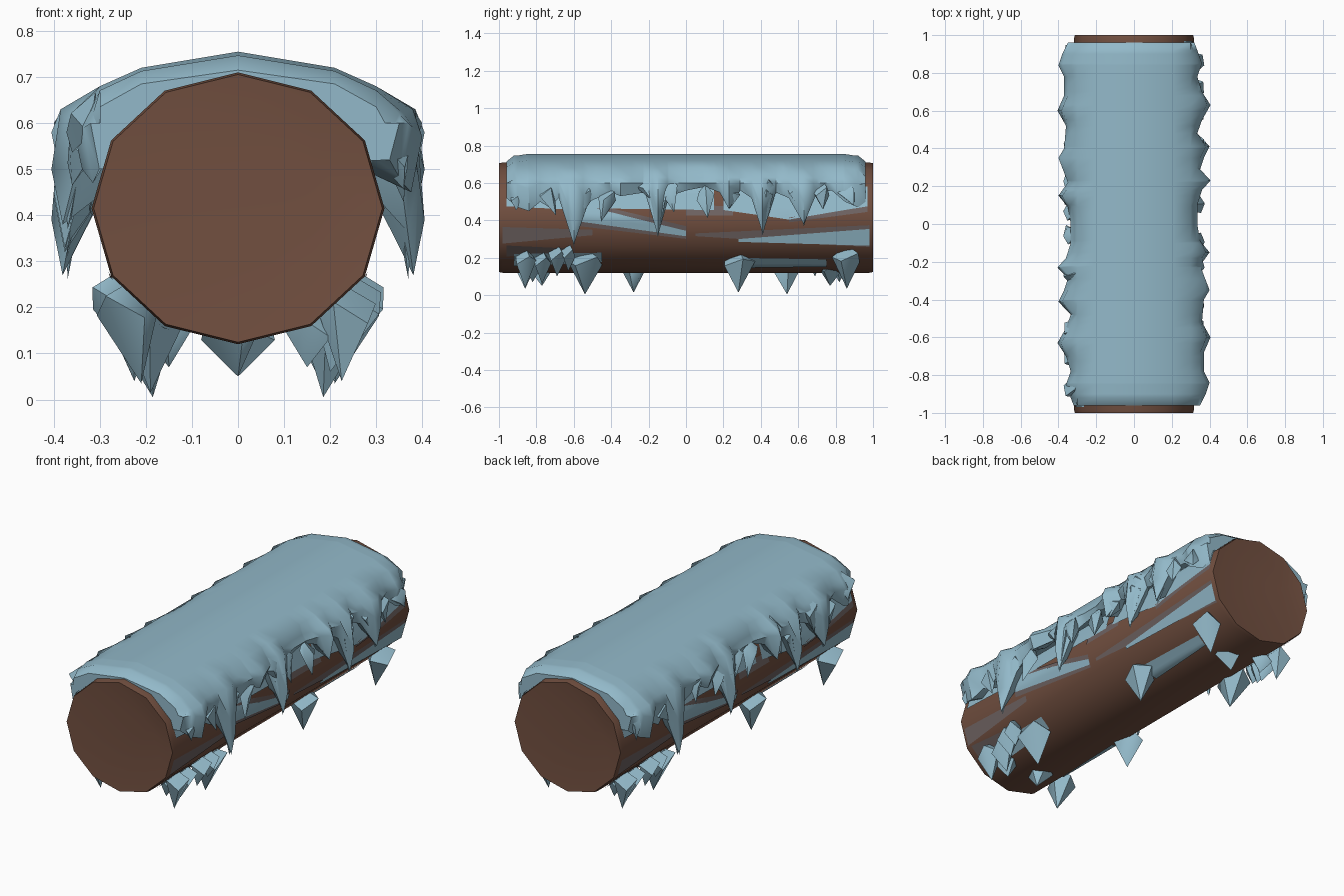
import bpy, bmesh, math, random
from mathutils import Vector

random.seed(4)
if "Cube" in bpy.data.objects:
    bpy.data.objects.remove(bpy.data.objects["Cube"])


def material(name, rgb):
    m = bpy.data.materials.new(name)
    m.use_nodes = True
    m.diffuse_color = (*rgb, 1)
    m.node_tree.nodes["Principled BSDF"].inputs["Base Color"].default_value = (*rgb, 1)
    return m


bark = material("brown wood", (.168, .079, .051))
ice = material("pale blue ice", (.29, .485, .585))
rime = material("grey frosted wood", (.155, .122, .12))

MID, RX, RZ = .415, .318, .295


def on_log(angle, y, lift=1.0):
    return Vector((RX * lift * math.cos(angle), y, MID + RZ * lift * math.sin(angle)))


def finish(name, bm, mat, angle=40):
    bmesh.ops.recalc_face_normals(bm, faces=bm.faces)
    mesh = bpy.data.meshes.new(name)
    bm.to_mesh(mesh)
    bm.free()
    mesh.materials.append(mat)
    ob = bpy.data.objects.new(name, mesh)
    bpy.context.collection.objects.link(ob)
    bpy.ops.object.select_all(action='DESELECT')
    ob.select_set(True)
    bpy.context.view_layer.objects.active = ob
    bpy.ops.object.shade_smooth_by_angle(angle=math.radians(angle))


def turned(p, s):
    """Half-turn about the vertical axis when s is -1."""
    return Vector((p[0] * s, p[1] * s, p[2]))


# Log: twelve-sided trunk with slightly dished ends
bm = bmesh.new()
rings = []
for y, scale in ((-1, .985), (-.98, 1), (.98, 1), (1, .985)):
    rings.append([bm.verts.new(on_log(math.tau * k / 12, y, scale)) for k in range(12)])
for a, b in zip(rings, rings[1:]):
    for k in range(12):
        j = (k + 1) % 12
        bm.faces.new((a[k], a[j], b[j], b[k]))
for ring, s in ((rings[0], -1), (rings[-1], 1)):
    hub = bm.verts.new((-.17 * s, s * .98, .5))
    for k in range(12):
        bm.faces.new((ring[k], ring[(k + 1) % 12], hub))
finish("log", bm, bark)

# Snow blanket: (position along log, drip height, overhang) for one side
DRIPS = [(-.96, .52, .35), (-.9, .47, .38), (-.84, .45, .4), (-.78, .5, .37),
         (-.73, .47, .37), (-.68, .52, .37), (-.6, .27, .405), (-.52, .5, .36),
         (-.4, .55, .37), (-.35, .53, .4), (-.22, .55, .35), (-.15, .32, .4),
         (-.09, .53, .35), (0, .56, .335), (.1, .58, .335), (.18, .55, .36),
         (.23, .46, .405), (.29, .56, .35), (.35, .52, .37), (.41, .33, .4),
         (.48, .55, .335), (.55, .52, .36), (.63, .38, .405), (.7, .55, .36),
         (.78, .56, .335), (.85, .5, .36), (.92, .47, .335), (.96, .5, .32)]


def drip(y):
    for a, b in zip(DRIPS, DRIPS[1:]):
        if a[0] <= y <= b[0]:
            t = (y - a[0]) / (b[0] - a[0])
            return a[1] + t * (b[1] - a[1]), a[2] + t * (b[2] - a[2])


def half_profile(y, lift):
    edge, out = drip(y)
    shoulder = min(.6, edge + .12)
    return [(.21, .685 + .035 * lift), (.3, .635 + .045 * lift),
            (out - .02, .58 + .05 * lift), (out, shoulder),
            (out * .94, edge), (.29, max(edge + .04, .45))]


bm = bmesh.new()
rows = []
for y in sorted({d[0] for d in DRIPS} | {-d[0] for d in DRIPS}):
    lift = 0 if abs(y) > .95 else .8 if abs(y) > .89 else 1
    right, left = half_profile(y, lift), half_profile(-y, lift)
    pts = [(-x, z) for x, z in reversed(left)] + [(0, .715 + .04 * lift)] + right
    rows.append([bm.verts.new((x, y, z)) for x, z in pts])
for a, b in zip(rows, rows[1:]):
    for k in range(len(a) - 1):
        bm.faces.new((a[k], a[k + 1], b[k + 1], b[k]))
for row in (rows[0], rows[-1]):
    n = len(row)
    for k in range(n // 2):
        corner = [row[k], row[k + 1], row[n - 2 - k], row[n - 1 - k]]
        bm.faces.new(list(dict.fromkeys(corner)))
finish("snow_blanket", bm, ice, 50)


def spike(bm, base, tip, width, depth, s):
    """Five-sided icicle whose flared base closes inside the log."""
    base, tip = Vector(base), Vector(tip)
    ring = []
    for k in range(5):
        a = math.tau * k / 5 + base.y
        p = base + Vector((depth * math.cos(a), width * math.sin(a), .025 * math.sin(a * 2)))
        ring.append(bm.verts.new(turned(p, s)))
    low = bm.verts.new(turned(tip, s))
    top = bm.verts.new(turned(base + Vector((-.03, 0, .07)), s))
    for k in range(5):
        j = (k + 1) % 5
        bm.faces.new((ring[k], ring[j], low))
        bm.faces.new((ring[j], ring[k], top))


# Icicles under the log: (y, base x, base z, tip x, tip z, width)
UNDER = [(-.86, .24, .19, .225, .04, .06), (-.77, .23, .18, .2, .06, .05),
         (-.69, .26, .21, .24, .1, .05), (-.54, .21, .18, .185, .005, .1),
         (-.82, .16, .16, .15, .07, .05), (-.63, .27, .22, .26, .13, .04),
         (.28, .19, .18, .19, .015, .09), (.86, .24, .2, .21, .035, .08),
         (.77, .02, .15, 0, .05, .07)]
bm = bmesh.new()
for s in (1, -1):
    for y, bx, bz, tx, tz, w in UNDER:
        spike(bm, (bx, y, bz), (tx, y, tz), w, .04 + w * .4, s)
finish("under_icicles", bm, ice, 50)

# Thicker drips and ragged shards along the snow edge
bm = bmesh.new()
for s in (1, -1):
    for y, edge, out in DRIPS:
        if edge < .4:
            spike(bm, (.35, y, .54), (.37, y, edge - .01), .055, .035, s)
    for k in range(12):
        y = -.88 + k * .16 + random.uniform(-.03, .03)
        z = random.uniform(.52, .6)
        tip = (.36, y + random.uniform(-.06, .06), z - random.uniform(.06, .14))
        spike(bm, (.34, y, z), tip, .05, .035, s)
finish("edge_icicles", bm, ice, 50)


def films(name, mat, lift, patches):
    """Thin wedges lying flush on the facets of the log, on both sides."""
    bm = bmesh.new()
    for s in (1, -1):
        for start, end, low0, high0, low1, high1 in patches:
            rows = []
            for i in range(7):
                t = i / 6
                low, high = low0 + t * (low1 - low0), high0 + t * (high1 - high0)
                row = []
                for j in range(7):
                    a = low + (high - low) * j / 6
                    facet = math.cos(math.radians(15)) / math.cos(math.radians(a % 30 - 15))
                    p = on_log(math.radians(a), start + t * (end - start), facet + lift)
                    row.append(bm.verts.new(turned(p, s)))
                rows.append(row)
            for a, b in zip(rows, rows[1:]):
                for j in range(6):
                    bm.faces.new((a[j], a[j + 1], b[j + 1], b[j]))
    finish(name, bm, mat, 60)


# Films: (start, end, low and high angle at start, low and high angle at end)
films("ice_films", ice, .018,
      [(-.57, 0, -4, 14, -20, -14), (-.57, .15, 10, 34, 8, 34),
       (.2, .55, 8, 34, -2, 34), (.55, .97, -2, 34, 12, 34),
       (-.96, -.57, 12, 34, 8, 34), (.28, .98, -26, -23, -30, -12),
       (.33, .75, -66, -48, -62, -50), (-.92, -.45, -60, -42, -54, -40)])
# Grey halos where the ice thins out to bare wood
films("rime_films", rime, .01,
      [(-.98, -.5, -28, -10, -19, -13), (-.57, 0, -9, 18, -23, -9),
       (0, .25, 2, 14, 2, 12), (.05, .98, -20, -17, -32, -8),
       (-.96, -.65, -46, -30, -42, -34), (.55, .97, -5, 0, 6, 14)])
